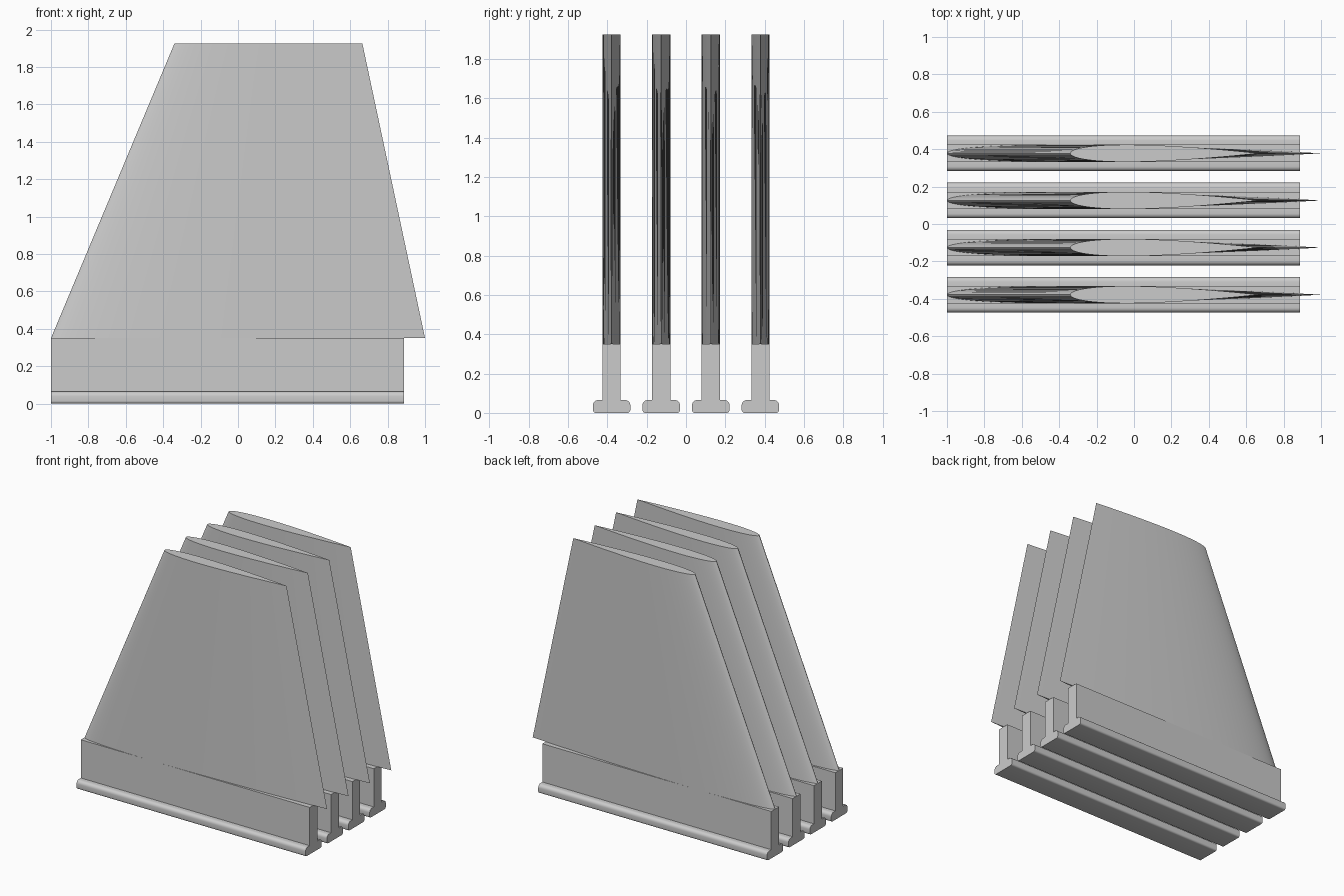
import bpy, bmesh, math

if "Cube" in bpy.data.objects:
    bpy.data.objects.remove(bpy.data.objects["Cube"])

grey = bpy.data.materials.new("plain grey")
grey.diffuse_color = (0.6, 0.6, 0.6, 1)
grey.use_nodes = True
grey.node_tree.nodes["Principled BSDF"].inputs["Base Color"].default_value = grey.diffuse_color

FIN_Y = [-0.378, -0.126, 0.126, 0.378]
HALF = 0.046                 # half thickness of fin and web
WEB_TOP, FIN_TOP = 0.35, 1.925


def loft(name, ring_a, ring_b, y):
    """Closed solid between two matching rings."""
    bm = bmesh.new()
    a = [bm.verts.new(p) for p in ring_a]
    b = [bm.verts.new(p) for p in ring_b]
    n = len(a)
    for i in range(n):
        j = (i + 1) % n
        bm.faces.new((a[i], a[j], b[j], b[i]))
    bm.faces.new(a[::-1])
    bm.faces.new(b)
    bmesh.ops.recalc_face_normals(bm, faces=bm.faces)
    me = bpy.data.meshes.new(name)
    bm.to_mesh(me)
    bm.free()
    me.materials.append(grey)
    ob = bpy.data.objects.new(name, me)
    ob.location.y = y
    bpy.context.collection.objects.link(ob)
    bpy.ops.object.select_all(action='DESELECT')
    ob.select_set(True)
    bpy.context.view_layer.objects.active = ob
    bpy.ops.object.shade_smooth_by_angle(angle=math.radians(30))
    return ob


def thickness(t):
    """Symmetric airfoil half thickness, 1 at its widest, 0 at the tail."""
    return 10 * (0.2969 * math.sqrt(t) - 0.126 * t - 0.3516 * t**2
                 + 0.2843 * t**3 - 0.1036 * t**4)


def airfoil(x0, x1, z, n=36):
    ts = [(1 - math.cos(math.pi * i / n)) / 2 for i in range(n + 1)]
    low = [(x0 + (x1 - x0) * t, -HALF * thickness(t), z) for t in ts]
    high = [(x, -y, z) for x, y, z in low[-2:0:-1]]
    return low + high


def corner(cy, cz, r, start, n=5):
    """Quarter arc in the y-z plane."""
    return [(cy + r * math.cos(start + math.pi / 2 * i / n),
             cz + r * math.sin(start + math.pi / 2 * i / n)) for i in range(n + 1)]


# Inverted-T rail section: rounded foot and upright web
right = (corner(0.095 - 0.015, 0.015, 0.015, -math.pi / 2)
         + corner(0.095 - 0.025, 0.065 - 0.025, 0.025, 0)
         + [(HALF, 0.065), (HALF, WEB_TOP)])
section = right + [(-y, z) for y, z in reversed(right)]

for i, y in enumerate(FIN_Y, 1):
    loft(f"rail_{i}", [(-1, *p) for p in section], [(0.888, *p) for p in section], y)
    # Tapered fin, constant thickness from root to tip
    loft(f"fin_{i}", airfoil(-1, 1, WEB_TOP), airfoil(-0.34, 0.665, FIN_TOP), y)
